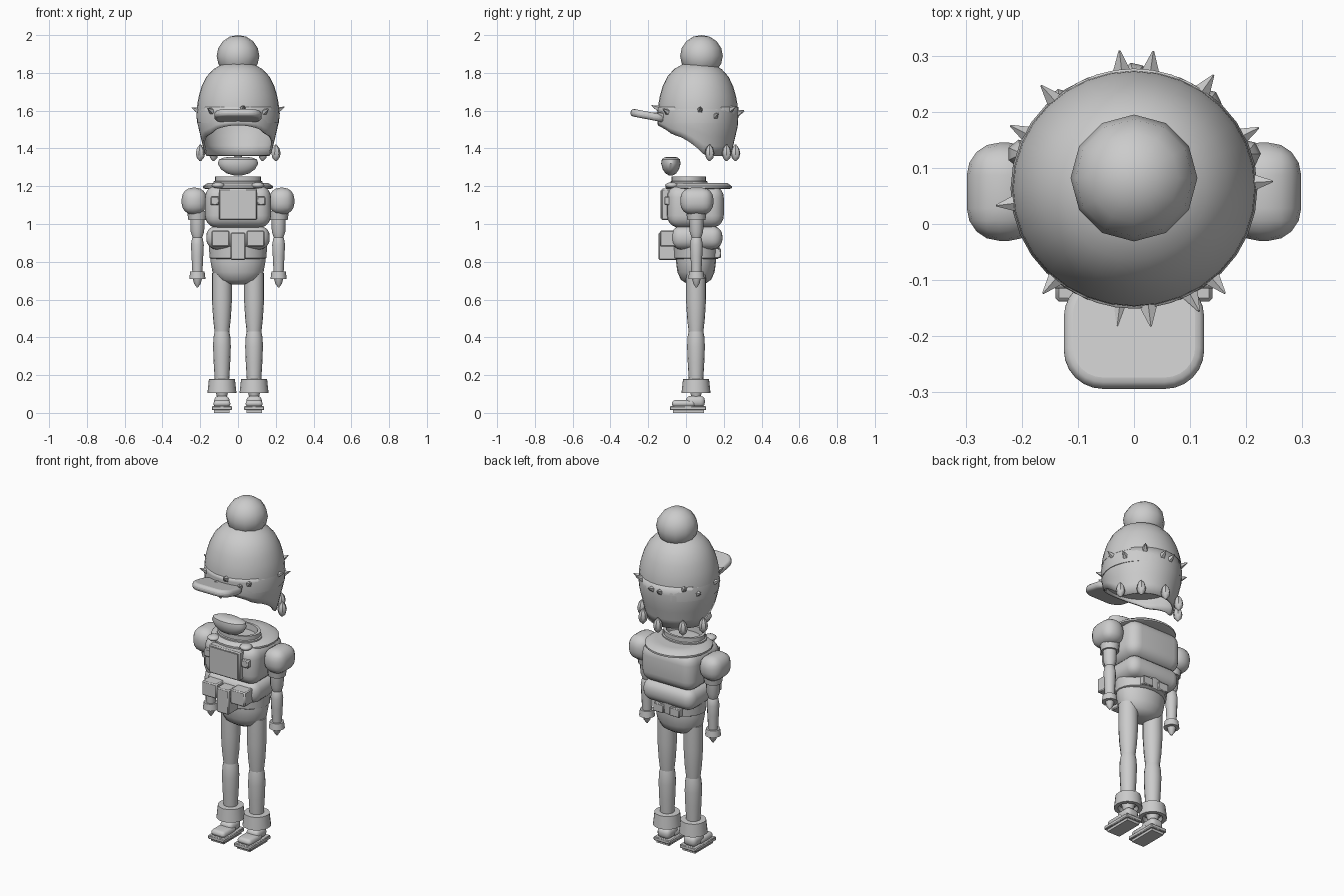
import bpy, bmesh, math
from mathutils import Vector

if "Cube" in bpy.data.objects:
    bpy.data.objects.remove(bpy.data.objects["Cube"], do_unlink=True)

grey = bpy.data.materials.new("plain_grey")
grey.use_nodes = True
grey.diffuse_color = (0.6, 0.6, 0.6, 1)
grey.node_tree.nodes["Principled BSDF"].inputs["Base Color"].default_value = (0.6, 0.6, 0.6, 1)


def finish(name, bm, smooth=40):
    bmesh.ops.recalc_face_normals(bm, faces=bm.faces)
    mesh = bpy.data.meshes.new(name)
    bm.to_mesh(mesh)
    bm.free()
    mesh.materials.append(grey)
    ob = bpy.data.objects.new(name, mesh)
    bpy.context.collection.objects.link(ob)
    if smooth:
        bpy.ops.object.select_all(action="DESELECT")
        ob.select_set(True)
        bpy.context.view_layer.objects.active = ob
        bpy.ops.object.shade_smooth_by_angle(angle=math.radians(smooth))
    return ob


def lathe(name, profile, x=0, y=0, sx=1, sy=1, seg=20):
    """Spin (radius, height) points round an upright axis, closing the ends."""
    bm = bmesh.new()
    rings = []
    for r, z in profile:
        rings.append([bm.verts.new((x + sx * r * math.cos(k * math.tau / seg),
                                    y + sy * r * math.sin(k * math.tau / seg), z))
                      for k in range(seg)])
    for a, b in zip(rings, rings[1:]):
        for k in range(seg):
            n = (k + 1) % seg
            bm.faces.new((a[k], a[n], b[n], b[k]))
    bm.faces.new(rings[0])
    bm.faces.new(rings[-1])
    return finish(name, bm)


def box(name, lo, hi, bevel=0.0, segs=3):
    bm = bmesh.new()
    bmesh.ops.create_cube(bm, size=1)
    for v in bm.verts:
        v.co = [l + (c + 0.5) * (h - l) for c, l, h in zip(v.co, lo, hi)]
    if bevel:
        bmesh.ops.bevel(bm, geom=bm.edges[:], offset=bevel, segments=segs, profile=0.5,
                        affect="EDGES", clamp_overlap=True)
    return finish(name, bm)


def ball(name, centre, radii, u=16, v=10):
    bm = bmesh.new()
    bmesh.ops.create_uvsphere(bm, u_segments=u, v_segments=v, radius=1)
    for vert in bm.verts:
        vert.co = Vector(centre) + vert.co * Vector(radii)
    return finish(name, bm, 50)


def spike(name, base, tip, width, sides=5):
    base, tip = Vector(base), Vector(tip)
    bm = bmesh.new()
    bmesh.ops.create_cone(bm, cap_ends=True, segments=sides, radius1=width, radius2=0.002,
                          depth=(tip - base).length)
    turn = (tip - base).to_track_quat("Z", "Y")
    for v in bm.verts:
        v.co = turn @ v.co + (base + tip) / 2
    return finish(name, bm, 0)


# Hat with bobble
HEAD_Y = 0.063
ball("hat_bobble", (0, 0.082, 1.89), (0.113, 0.113, 0.11), 12, 8)
lathe("hat_dome", [(0.19, 1.61), (0.217, 1.61), (0.215, 1.64), (0.207, 1.68), (0.192, 1.73),
                   (0.167, 1.78), (0.13, 1.82), (0.08, 1.848), (0.03, 1.857)],
      y=HEAD_Y, sy=0.97, seg=32)

# Hat band and hair in one open shell; the hem drops towards the back
bm = bmesh.new()
seg, rows = 40, 5
hem = [(-0.16, 1.53), (-0.11, 1.50), (-0.08, 1.475), (-0.02, 1.455), (0.05, 1.41), (0.11, 1.36), (0.4, 1.36)]


def hem_height(y):
    for (a, za), (b, zb) in zip(hem, hem[1:]):
        if y <= b:
            return za + (zb - za) * max(0, (y - a) / (b - a))


grid = []
for k in range(seg):
    a = k * math.tau / seg
    bottom = hem_height(HEAD_Y + 0.21 * math.sin(a))
    col = []
    for i in range(rows + 1):
        z = 1.62 + (bottom - 1.62) * i / rows
        r = 0.214 - 0.04 * max(0, (1.53 - z) / 0.17)
        col.append(bm.verts.new((r * math.cos(a), HEAD_Y + r * math.sin(a), z)))
    grid.append(col)
for k in range(seg):
    a, b = grid[k], grid[(k + 1) % seg]
    for i in range(rows):
        bm.faces.new((a[i], a[i + 1], b[i + 1], b[i]))
hair = finish("hat_band_and_hair", bm)
hair.modifiers.new("thickness", "SOLIDIFY").thickness = 0.012
lathe("hat_band", [(0.2, 1.535), (0.217, 1.535), (0.22, 1.58), (0.215, 1.615), (0.2, 1.615)],
      y=HEAD_Y, sy=0.97, seg=32)

# Visor, tilted upward at the tip
visor = box("visor", (-0.125, -0.1, -0.02), (0.125, 0.1, 0.02), 0)
bm = bmesh.new()
bm.from_mesh(visor.data)
upright = [e for e in bm.edges if abs(e.verts[0].co.z - e.verts[1].co.z) > 0.01]
bmesh.ops.bevel(bm, geom=upright, offset=0.07, segments=6, profile=0.5, affect="EDGES")
rims = [e for e in bm.edges if abs(e.verts[0].co.z - e.verts[1].co.z) < 0.01]
bmesh.ops.bevel(bm, geom=rims, offset=0.016, segments=3, profile=0.5, affect="EDGES")
bm.to_mesh(visor.data)
bm.free()
visor.location = (0, -0.195, 1.573)
visor.rotation_euler.x = math.radians(-11)

# Spiky hair tufts round the hat, at clock angles in degrees
for n, deg in enumerate((-83, -62, -49, 3, 26, 55, 82, 96, 132, 153, 187, 229, 263)):
    a = math.radians(deg)
    out = Vector((math.cos(a), math.sin(a), 0))
    z = 1.585 + 0.02 * math.cos(n * 2.4)
    mid = Vector((0, HEAD_Y, z)) + out * 0.195
    spike("hair_spike", mid, mid + out * 0.052 + Vector((0, 0, 0.022)), 0.024)

# Hanging locks along the nape
for x, y in ((0, 0.262), (0.13, 0.215), (-0.13, 0.215), (0.2, 0.125), (-0.2, 0.125)):
    lathe("hair_lock", [(0.004, 1.333), (0.02, 1.35), (0.026, 1.375), (0.02, 1.4), (0.004, 1.42)],
          x=x, y=y, seg=7)

# Floating flat-topped chin piece
lathe("chin_piece", [(0.02, 1.257), (0.06, 1.268), (0.09, 1.29), (0.107, 1.32), (0.1, 1.342),
                     (0.07, 1.353), (0.02, 1.355)], y=-0.08, sy=0.48, seg=24)

# Collar
lathe("collar_flange", [(0.17, 1.185), (0.185, 1.19), (0.185, 1.2), (0.16, 1.217), (0.11, 1.217)],
      y=0.067, sy=0.95, seg=24)
lathe("neck_ring", [(0.13, 1.2), (0.13, 1.225), (0.122, 1.228), (0.122, 1.252), (0.105, 1.252),
                    (0.1, 1.215)], y=0.015, sy=0.75, seg=24)

# Torso
box("chest", (-0.175, -0.1, 0.98), (0.175, 0.2, 1.205), 0.065, 5)
box("waist", (-0.168, -0.08, 0.865), (0.168, 0.193, 0.99), 0.055, 5)
lathe("belt", [(0.14, 0.815), (0.15, 0.82), (0.155, 0.89)], y=0.055, sy=0.8, seg=20)
lathe("pelvis", [(0.03, 0.68), (0.07, 0.685), (0.11, 0.705), (0.135, 0.745), (0.145, 0.8), (0.145, 0.83)],
      y=0.053, sy=0.73, seg=20)

# Chest pack, pouches and straps
box("chest_pack", (-0.1, -0.13, 1.02), (0.1, -0.085, 1.187), 0.006, 1)
box("pack_lid", (-0.09, -0.134, 1.03), (0.09, -0.125, 1.177))
box("front_pouch", (-0.04, -0.145, 0.81), (0.04, -0.04, 0.955), 0.006, 1)
for s, side in ((1, "left"), (-1, "right")):
    def span(a, b):
        return min(s * a, s * b), max(s * a, s * b)
    x0, x1 = span(0.045, 0.14)
    box(side + "_pouch", (x0, -0.138, 0.88), (x1, -0.05, 0.965), 0.006, 1)
    x0, x1 = span(0.1, 0.145)
    box(side + "_strap_clip", (x0, -0.115, 1.1), (x1, -0.07, 1.145), 0.005, 1)
    ball(side + "_collar_pad", (s * 0.105, -0.075, 1.205), (0.035, 0.035, 0.016), 12, 8)
    x0, x1 = span(0.02, 0.085)
    box(side + "_back_pouch", (x0, 0.14, 0.82), (x1, 0.185, 0.87), 0.004, 1)

    # Arm
    x0, x1 = span(0.165, 0.298)
    box(side + "_shoulder", (x0, -0.03, 1.05), (x1, 0.145, 1.192), 0.058, 4)
    ax, ay = s * 0.215, 0.055
    lathe(side + "_sleeve", [(0.048, 1.02), (0.055, 1.07)], ax, ay, seg=12)
    lathe(side + "_upper_arm", [(0.024, 0.925), (0.036, 0.96), (0.038, 1.03)], ax, ay, seg=12)
    lathe(side + "_forearm", [(0.026, 0.73), (0.031, 0.83), (0.034, 0.89), (0.028, 0.925), (0.018, 0.94)],
          ax, ay, seg=12)
    lathe(side + "_wrist_cuff", [(0.036, 0.71), (0.043, 0.71), (0.038, 0.748), (0.03, 0.748)], ax, ay, seg=12)
    lathe(side + "_hand", [(0.004, 0.665), (0.018, 0.685), (0.025, 0.715)], ax, ay, seg=10)

    # Leg
    lx, ly = s * 0.085, 0.053
    lathe(side + "_thigh", [(0.039, 0.43), (0.047, 0.5), (0.053, 0.6), (0.053, 0.74)], lx, ly, seg=16)
    lathe(side + "_shin", [(0.038, 0.17), (0.044, 0.27), (0.047, 0.35), (0.045, 0.4), (0.039, 0.43)],
          lx, ly, seg=16)
    lathe(side + "_trouser_cuff", [(0.045, 0.125), (0.055, 0.105), (0.077, 0.105), (0.069, 0.178), (0.045, 0.18)],
          lx, ly, seg=16)
    lathe(side + "_ankle", [(0.022, 0.07), (0.038, 0.13)], lx, ly, seg=10)

    # Shoe
    x0, x1 = span(0.032, 0.138)
    box(side + "_sole", (x0, -0.085, 0.014), (x1, 0.107, 0.036), 0.004, 1)
    box(side + "_tread", (x0 + 0.012, -0.07, 0), (x1 - 0.012, 0.095, 0.016))
    box(side + "_toe", (x0 + 0.008, -0.075, 0.03), (x1 - 0.008, 0.05, 0.068), 0.02, 3)
    box(side + "_heel", (x0 + 0.012, 0.0, 0.03), (x1 - 0.012, 0.1, 0.09), 0.024, 3)
